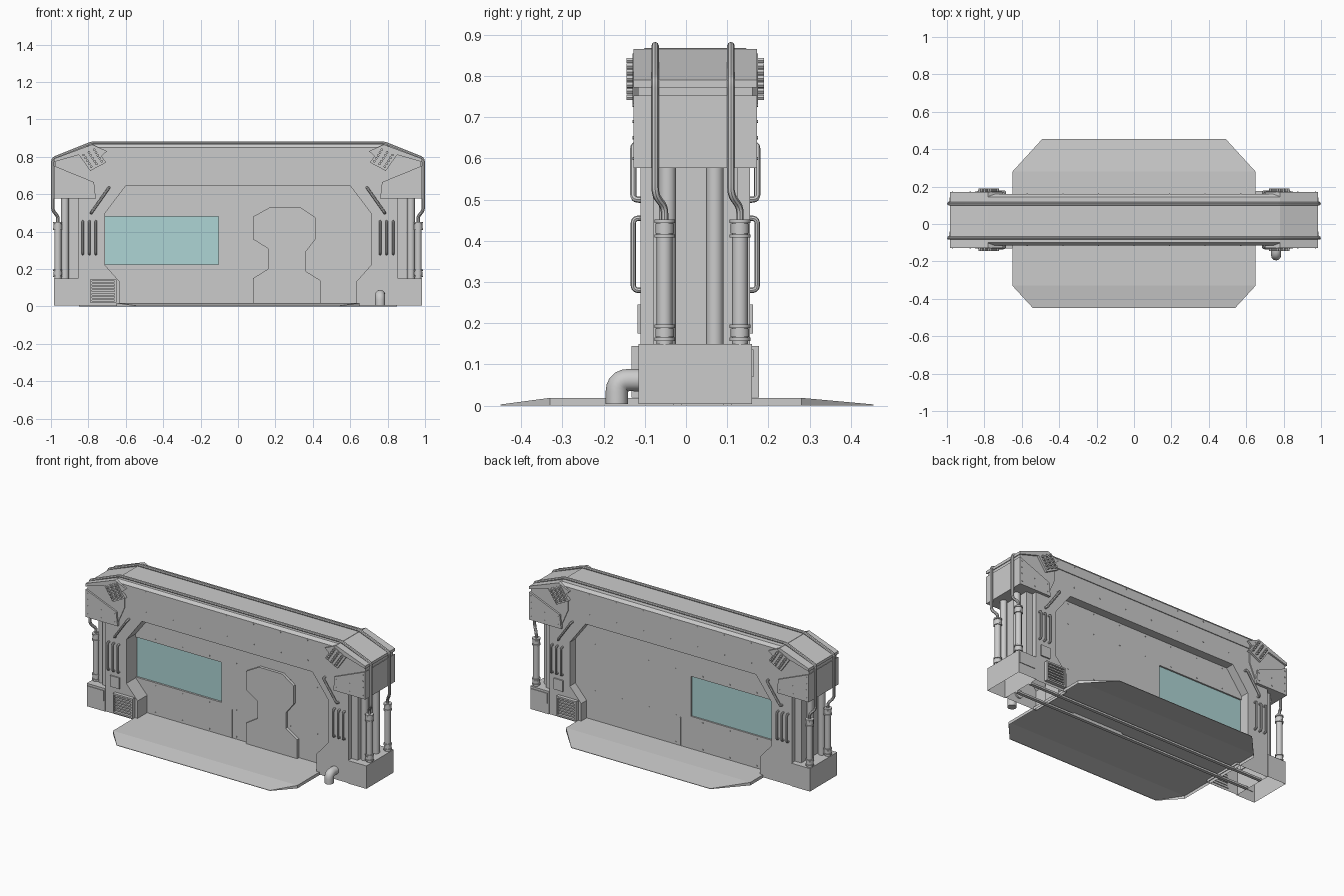
import bpy, bmesh, math
from mathutils import Vector, Matrix

if "Cube" in bpy.data.objects:
    bpy.data.objects.remove(bpy.data.objects["Cube"])

CY = 0.045  # front y + matching back y


def finish(name, bm):
    bmesh.ops.recalc_face_normals(bm, faces=bm.faces)
    me = bpy.data.meshes.new(name)
    bm.to_mesh(me)
    bm.free()
    ob = bpy.data.objects.new(name, me)
    bpy.context.collection.objects.link(ob)
    return ob


def prism(name, pts, a, b, axis='y', open_bottom=False):
    """Extrude an outline: (x, z) along y, or (y, z) along x."""
    mk = (lambda p, d: (p[0], d, p[1])) if axis == 'y' else (lambda p, d: (d, p[0], p[1]))
    bm = bmesh.new()
    A = [bm.verts.new(mk(p, a)) for p in pts]
    B = [bm.verts.new(mk(p, b)) for p in pts]
    bm.faces.new(A)
    bm.faces.new(B[::-1])
    n = len(pts)
    for i in range(n):
        j = (i + 1) % n
        bm.faces.new((A[i], B[i], B[j], A[j]))
    bmesh.ops.recalc_face_normals(bm, faces=bm.faces)
    if open_bottom:
        low = [f for f in bm.faces if all(v.co.z < 0.01 for v in f.verts)]
        bmesh.ops.delete(bm, geom=low, context='FACES_ONLY')
    return finish(name, bm)


def box(name, x0, x1, y0, y1, z0, z1, **k):
    return prism(name, [(x0, z0), (x1, z0), (x1, z1), (x0, z1)], y0, y1, **k)


def tube(name, pts, r, bend=0.0, sides=2):
    """Round pipe along a path whose corners are rounded by 'bend'."""
    pts = [Vector(p) for p in pts]
    path = [pts[0]]
    for a, p, c in zip(pts, pts[1:], pts[2:]):
        d = min(bend, (a - p).length * .49, (c - p).length * .49)
        u, v = p + (a - p).normalized() * d, p + (c - p).normalized() * d
        for i in range(6):
            t = i / 5
            path.append(u * (1 - t) ** 2 + p * 2 * t * (1 - t) + v * t * t)
    path.append(pts[-1])
    cu = bpy.data.curves.new(name, 'CURVE')
    cu.dimensions = '3D'
    cu.bevel_depth = r
    cu.bevel_resolution = sides
    cu.use_fill_caps = True
    sp = cu.splines.new('POLY')
    sp.points.add(len(path) - 1)
    for q, p in zip(sp.points, path):
        q.co = (*p, 1)
    ob = bpy.data.objects.new(name, cu)
    bpy.context.collection.objects.link(ob)
    bpy.ops.object.select_all(action='DESELECT')
    ob.select_set(True)
    bpy.context.view_layer.objects.active = ob
    bpy.ops.object.convert(target='MESH')
    bpy.ops.object.shade_smooth_by_angle(angle=math.radians(40))


def flip(pts):
    return [(-x, z) for x, z in pts]


# main frame around the recessed opening
opening = [(.63, .004), (.63, .13), (.71, .22), (.71, .5), (.6, .645)]
outer = [(-.855, .004), (-.855, .77), (-.78, .85)]
prism("wall_frame", opening + flip(opening)[::-1] + outer + flip(outer)[::-1],
      -.11, .155, open_bottom=True)

# top beam with chamfered edges
prism("top_beam", [(-.115, .79), (-.115, .85), (-.10, .868), (.145, .868), (.16, .85), (.16, .79)],
      -.78, .78, axis='x')

# recessed wall panel, notched for the window
prism("wall_panel", [(.64, .019), (.64, .13), (.72, .22), (.72, .5), (.6, .655), (-.6, .655),
                     (-.72, .5), (-.72, .48), (-.105, .48), (-.105, .225), (-.72, .225),
                     (-.64, .13), (-.64, .019)], -.015, .10)
glass = box("window_glass", -.715, -.105, -.003, .09, .225, .48)
mat = bpy.data.materials.new("teal_glass")
mat.diffuse_color = (.42, .66, .66, 1)
mat.use_nodes = True
mat.node_tree.nodes["Principled BSDF"].inputs["Base Color"].default_value = mat.diffuse_color
glass.data.materials.append(mat)

# raised door on the front
prism("door", [(.08, .012), (.08, .15), (.16, .2), (.16, .31), (.08, .36), (.08, .48), (.17, .53),
               (.335, .53), (.415, .475), (.415, .36), (.36, .29), (.36, .19), (.44, .14),
               (.44, .012)], -.033, -.01)
for y in (-.016, .101):
    box("panel_seam", -.034, -.028, y - .002, y + .002, .02, .2)

# floor ramp: open-bottomed shell lofted across four rows
bm = bmesh.new()
rows = [(-.45, .54, .003), (-.33, .65, .019), (.28, .65, .019), (.455, .49, .003)]
top = [[bm.verts.new((s * hx, y, z)) for s in (-1, 1)] for y, hx, z in rows]
bot = [[bm.verts.new((s * hx, y, 0)) for s in (-1, 1)] for y, hx, z in rows]
for i in range(3):
    bm.faces.new((top[i][0], top[i][1], top[i + 1][1], top[i + 1][0]))
    for s in (0, 1):
        bm.faces.new((top[i][s], top[i + 1][s], bot[i + 1][s], bot[i][s]))
for i in (0, 3):
    bm.faces.new((top[i][0], top[i][1], bot[i][1], bot[i][0]))
finish("floor_ramp", bm)
for y in (-.02, .10):
    box("floor_rail", -.85, .85, y - .01, y + .01, .0, .012)

# both ends: base, core, corner blocks and pipework
core = [(.72, .70), (.77, .585), (.978, .585), (.978, .785), (.78, .862), (.72, .84)]
lower = [(.76, .577), (.985, .577), (.985, .753), (.77, .665)]
arm = [(.985, .772), (.985, .79), (.78, .866), (.70, .83), (.735, .80), (.80, .825)]
for s in (-1, 1):
    m = (lambda p: p) if s > 0 else flip
    x0, x1 = sorted((s * .855, s * .985))
    box("base_block", x0, x1, -.115, .16, .004, .15, open_bottom=True)
    x0, x1 = sorted((s * .85, s * .90))
    box("end_core", x0, x1, -.08, .125, .15, .60)
    prism("corner_core", m(core), -.116, .161)
    prism("corner_lower_plate", m(lower), -.127, .172)
    prism("corner_upper_arm", m(arm), -.127, .172)
    for y in (-.045, .07):
        tube("end_column", [(s * .925, y, .15), (s * .925, y, .585)], .021, sides=4)
    for y, yc in ((-.052, -.075), (.131, .109)):
        x = s * .963
        tube("end_pipe", [(x, y, .15), (x, y, .45)], .019, sides=4)
        for a, b in ((.157, .165), (.167, .187), (.189, .197), (.408, .416), (.418, .442), (.444, .452)):
            tube("pipe_collar", [(x, y, a), (x, y, b)], .025 if b - a < .01 else .0225, sides=4)
        tube("riser_cable", [(x, y, .45), (x, y, .482), (s * .99, yc, .512), (s * .99, yc, .56),
                             (s * .99, yc, .79), (s * .78, yc, .874), (0, yc, .874)], .009, .018)

# details repeated on front and back by a half turn
bolts = []
for s in (1, -1):
    Y = (lambda y: y) if s > 0 else (lambda y: CY - y)

    def slab(name, x0, x1, y0, y1, z0, z1):
        return box(name, *sorted((s * x0, s * x1)), *sorted((Y(y0), Y(y1))), z0, z1)

    # louvred vent and small hatch at the foot
    for a in ((-.79, -.65, .02, .03), (-.79, -.65, .135, .145), (-.79, -.78, .03, .135), (-.66, -.65, .03, .135)):
        slab("vent_frame", a[0], a[1], -.105, -.132, a[2], a[3])
    for i in range(6):
        slab("vent_slat", -.78, -.66, -.105, -.126, .036 + i * .017, .045 + i * .017)
    slab("small_hatch", -.82, -.755, -.105, -.118, .175, .245)
    slab("base_slot", -.98, -.865, -.112, -.119, .07, .136)

    for k in (-1, 1):
        # grab bars
        for x in (.76, .795, .83):
            tube("grab_bar", [(k * x, Y(-.10), .28), (k * x, Y(-.128), .28),
                              (k * x, Y(-.128), .455), (k * x, Y(-.10), .455)], .0065, .02)
        tube("diagonal_bar", [(k * .785, Y(-.10), .5), (k * .785, Y(-.128), .5),
                              (k * .69, Y(-.128), .635), (k * .69, Y(-.10), .635)], .0075, .02)
        # slanted corner grille with ribs
        prism("grille_plate", [(k * x, z) for x, z in ((.765, .855), (.85, .81), (.79, .725), (.705, .77))],
              Y(-.10), Y(-.13))
        for i in range(5):
            t = i / 4
            for j in range(3):
                cx, cz = .825 - .04 * t - .028 * j, .81 - .062 * t + .014 * j
                tube("grille_stud", [(k * cx, Y(-.12), cz), (k * cx, Y(-.144), cz)], .0075, sides=1)
        # bolt positions
        bolts += [(k * x, Y(-.127), z) for x in (.78, .875, .97) for z in (.6, .65)]
        bolts += [(k * .97, Y(-.127), z) for z in (.69, .73)]
    for i in range(7):
        x = -.57 + i * .19
        bolts += [(x, Y(-.115), .84), (x, Y(-.11), .71)]
        bolts += [(x, -.015 if s > 0 else .10, z) for z in (.63, .5, .205, .035)]

# all bolt heads as one object
bm = bmesh.new()
for p in bolts:
    bmesh.ops.create_cone(bm, cap_ends=True, segments=6, radius1=.004, radius2=.004, depth=.006,
                          matrix=Matrix.Translation(p) @ Matrix.Rotation(math.pi / 2, 4, 'X'))
finish("bolt_heads", bm)

# drain elbow on the front right foot
tube("drain_elbow", [(.76, -.10, .062), (.76, -.168, .062), (.76, -.168, .004)], .027, .068, sides=4)
